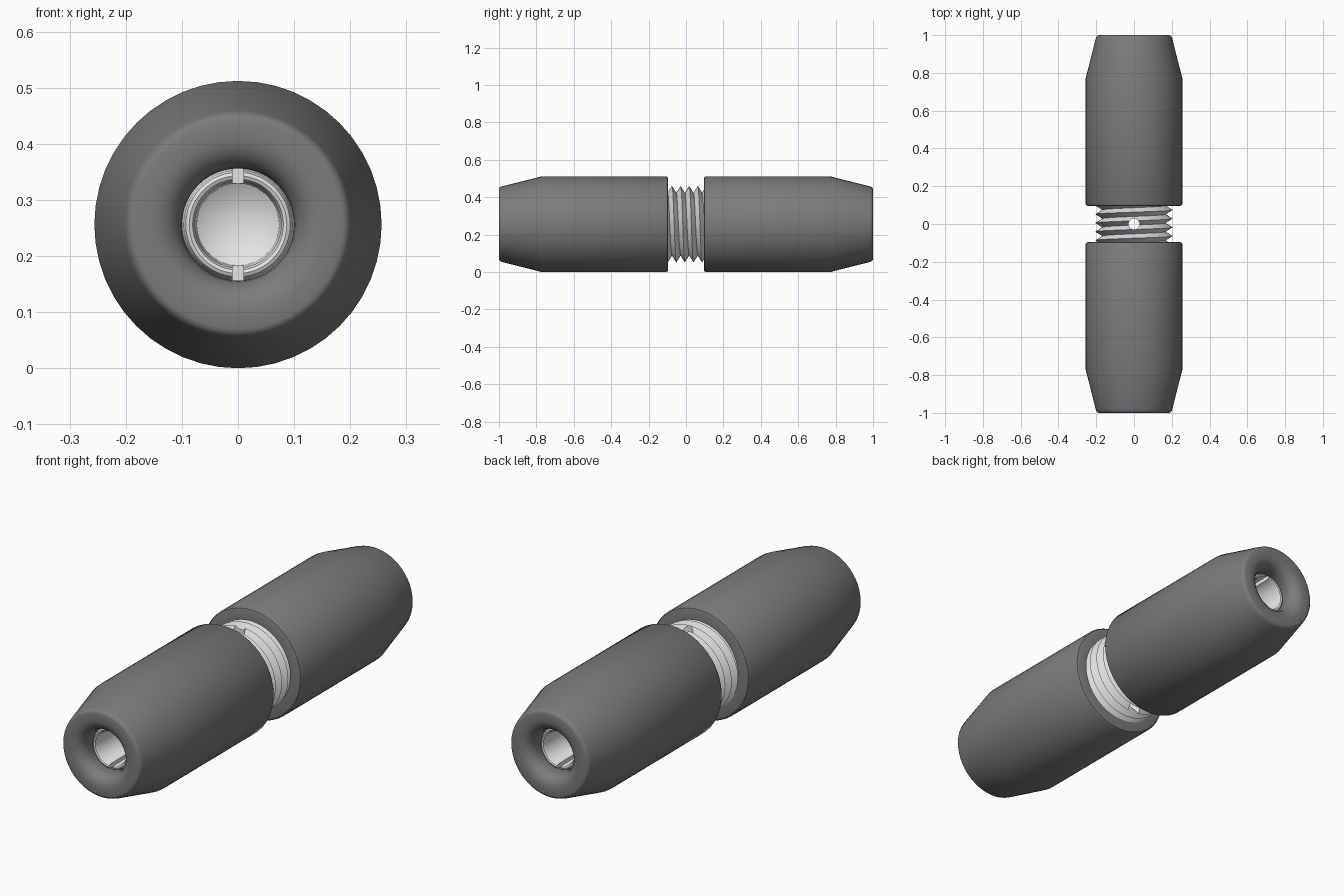
import bpy, bmesh, math

if "Cube" in bpy.data.objects:
    bpy.data.objects.remove(bpy.data.objects["Cube"])

R = 0.256          # sleeve radius, also the height of the axis
SEG = 48


def material(name, v):
    m = bpy.data.materials.new(name)
    m.diffuse_color = (v, v, v, 1)
    m.use_nodes = True
    m.node_tree.nodes["Principled BSDF"].inputs["Base Color"].default_value = m.diffuse_color
    return m


dark = material("dark grey", 0.2)
light = material("light metal", 0.78)


def finish(bm, name, mat):
    bmesh.ops.recalc_face_normals(bm, faces=bm.faces[:])
    me = bpy.data.meshes.new(name)
    bm.to_mesh(me)
    bm.free()
    ob = bpy.data.objects.new(name, me)
    bpy.context.collection.objects.link(ob)
    me.materials.append(mat)
    return ob


def smooth(ob, angle=30):
    bpy.ops.object.select_all(action='DESELECT')
    ob.select_set(True)
    bpy.context.view_layer.objects.active = ob
    bpy.ops.object.shade_smooth_by_angle(angle=math.radians(angle))


def lathe(name, profile, side, mat, closed):
    """Turn (y, radius) points about the long axis."""
    bm = bmesh.new()
    rings = []
    for y, r in profile:
        if r == 0:
            rings.append([bm.verts.new((0, side * y, R))] * SEG)
        else:
            rings.append([bm.verts.new((r * math.sin(2 * math.pi * j / SEG), side * y,
                                        R + r * math.cos(2 * math.pi * j / SEG)))
                          for j in range(SEG)])
    pairs = list(zip(rings, rings[1:]))
    if closed:
        pairs.append((rings[-1], rings[0]))
    for a, b in pairs:
        for j in range(SEG):
            k = (j + 1) % SEG
            quad = list(dict.fromkeys((a[j], a[k], b[k], b[j])))
            bm.faces.new(quad)
    return finish(bm, name, mat)


def cut(ob, cutter):
    cutter.hide_render = True
    mod = ob.modifiers.new("cut", 'BOOLEAN')
    mod.operation = 'DIFFERENCE'
    mod.solver = 'EXACT'
    mod.object = cutter
    bpy.context.view_layer.objects.active = ob
    bpy.ops.object.modifier_apply(modifier=mod.name)
    bpy.data.objects.remove(cutter)


# Sleeve: tapered shell with rounded mouth, bore narrowing toward the mouth
sleeve = [(0.095, 0.20), (0.095, 0.243), (0.098, 0.251), (0.107, R), (0.77, R),
          (0.98, 0.203), (0.992, 0.199), (0.998, 0.193), (1.0, 0.186), (1.0, 0.155)]
for i in range(1, 7):
    a = math.pi / 2 * i / 6
    sleeve.append((0.945 + 0.055 * math.cos(a), 0.155 - 0.055 * math.sin(a)))
sleeve += [(0.91, 0.101), (0.5, 0.166), (0.45, 0.20)]

# Collet: tapered gripping tube with a conical bore bottom
collet = [(0.39, 0), (0.39, 0.158), (0.5, 0.158), (0.90, 0.099), (0.918, 0.097),
          (0.927, 0.093), (0.930, 0.087), (0.927, 0.081), (0.918, 0.077),
          (0.50, 0.073), (0.455, 0)]

for side, word in ((-1, "front"), (1, "back")):
    smooth(lathe(word + "_sleeve", sleeve, side, dark, True))
    ob = lathe(word + "_collet", collet, side, light, False)
    # slot through the top and bottom of the collet
    bpy.ops.mesh.primitive_cube_add(size=1, location=(0, side * 0.8, R))
    box = bpy.context.object
    box.scale = (0.02, 0.5, 0.5)
    cut(ob, box)
    smooth(ob)

# Threaded stud: a true helix of alternating crests and roots
PITCH, ROWS, Y0 = 0.046, 36, -0.42
bm = bmesh.new()
rows = []
for k in range(ROWS):
    r = 0.205 if k % 2 else 0.168
    r = min(r, 0.198) if k in (1, ROWS - 1) else r
    rows.append([bm.verts.new((r * math.sin(2 * math.pi * j / SEG),
                               Y0 + PITCH * (j / SEG + k / 2),
                               R + r * math.cos(2 * math.pi * j / SEG)))
                 for j in range(SEG)])
for k in range(ROWS - 1):
    for j in range(SEG):
        if j + 1 < SEG:
            a, b = rows[k][j + 1], rows[k + 1][j + 1]
        elif k + 3 < ROWS:
            a, b = rows[k + 2][0], rows[k + 3][0]
        else:
            continue
        bm.faces.new((rows[k][j], a, b, rows[k + 1][j]))
# fan caps on both hidden ends
rim = [e for e in bm.edges if e.is_boundary]
for s in (-1, 1):
    tip = bm.verts.new((0, s * 0.40, R))
    for e in rim:
        if e.verts[0].co.y * s > 0:
            bm.faces.new((e.verts[0], e.verts[1], tip))
stud = finish(bm, "threaded_stud", light)

# Inspection hole through the middle of the stud
bpy.ops.mesh.primitive_cylinder_add(vertices=24, radius=0.029, depth=0.7, location=(0, 0, R))
cut(stud, bpy.context.object)
smooth(stud)
